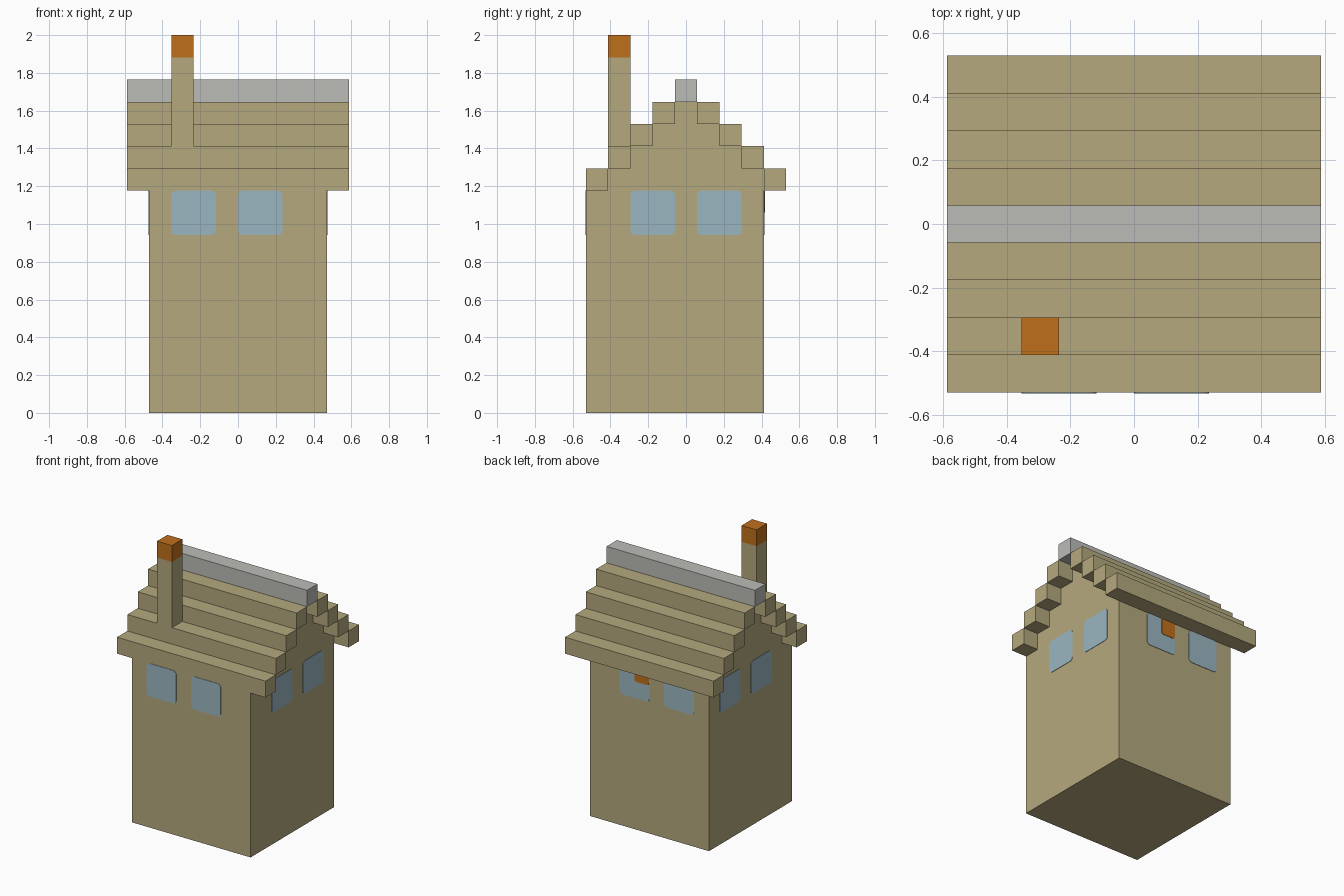
import bpy, bmesh, math
from mathutils import Matrix, Vector

old = bpy.data.objects.get("Cube")
if old:
    bpy.data.objects.remove(old, do_unlink=True)

U = 2 / 17  # one building block


def material(name, rgb):
    m = bpy.data.materials.new(name)
    m.use_nodes = True
    m.diffuse_color = (*rgb, 1)
    m.node_tree.nodes["Principled BSDF"].inputs["Base Color"].default_value = (*rgb, 1)
    return m


TAN = material("tan", (0.46, 0.395, 0.21))
GREY = material("light grey", (0.5, 0.5, 0.475))
ORANGE = material("burnt orange", (0.52, 0.16, 0.012))
BLUE = material("pale blue", (0.33, 0.47, 0.53))


def finish(name, bm, mat):
    bmesh.ops.recalc_face_normals(bm, faces=bm.faces)
    mesh = bpy.data.meshes.new(name)
    bm.to_mesh(mesh)
    bm.free()
    mesh.materials.append(mat)
    obj = bpy.data.objects.new(name, mesh)
    bpy.context.collection.objects.link(obj)
    return obj


def box(name, lo, hi, mat):
    """Box between two corners given in blocks."""
    lo, hi = Vector(lo) * U, Vector(hi) * U
    bm = bmesh.new()
    bmesh.ops.create_cube(bm, size=1, matrix=Matrix.Translation((lo + hi) / 2)
                          @ Matrix.Diagonal((*(hi - lo), 1)))
    return finish(name, bm, mat)


def prism(name, outline, depth, matrix, mat):
    """Extrude a 2D outline along local z."""
    bm = bmesh.new()
    face = bm.faces.new([bm.verts.new((a, b, 0)) for a, b in outline])
    new = bmesh.ops.extrude_face_region(bm, geom=[face])["geom"]
    bmesh.ops.translate(bm, vec=(0, 0, depth),
                        verts=[v for v in new if isinstance(v, bmesh.types.BMVert)])
    bm.transform(matrix)
    return finish(name, bm, mat)


def rounded_square(size, radius):
    pts = []
    for corner in range(4):
        for step in range(5):
            a = math.radians(corner * 90 + step * 22.5)
            q = math.radians(corner * 90 + 45)
            c = (size / 2 - radius) * math.sqrt(2)
            pts.append((c * math.cos(q) + radius * math.cos(a),
                        c * math.sin(q) + radius * math.sin(a)))
    return pts


def plate(name, centre, normal, size, radius, thick, mat):
    """Thin rounded plate lying on a wall."""
    n = Vector(normal)
    up = Vector((0, 0, 1))
    side = up.cross(n)
    rot = Matrix((side, up, n)).transposed().to_4x4()
    return prism(name, rounded_square(size * U, radius), thick,
                 Matrix.Translation(Vector(centre) * U) @ rot, mat)


# Walls with stepped gables, as one profile along the house
half = []
for k in range(4):
    half += [(3.5 - k, 10 + k), (3.5 - k, 11 + k)]
profile = [(-4.5, 0), (3.5, 0)] + half + [(-y, z) for y, z in reversed(half)]
profile.append((-4.5, 10))
along_x = Matrix(((0, 0, 1, -4 * U), (1, 0, 0, 0), (0, 1, 0, 0), (0, 0, 0, 1)))
prism("walls", [(y * U, z * U) for y, z in profile], 8 * U, along_x, TAN)

# Stepped roof rows and ridge
for side, sign in (("front", -1), ("back", 1)):
    for k in range(4):
        y = sign * (4 - k)
        box(f"{side}_roof_row_{k + 1}", (-5, y - 0.5, 10 + k), (5, y + 0.5, 11 + k), TAN)
box("roof_ridge", (-5, -0.5, 14), (5, 0.5, 15), GREY)

# Chimney
box("chimney", (-3, -3.5, 12), (-2, -2.5, 16), TAN)
box("chimney_top", (-3, -3.5, 16), (-2, -2.5, 17), ORANGE)

# Windows, two on each wall
for i, x in enumerate((-2, 1)):
    plate(f"front_window_{i + 1}", (x, -4.5, 9), (0, -1, 0), 2, 0.025, 0.003, BLUE)
    plate(f"back_window_{i + 1}", (x, 3.5, 9), (0, 1, 0), 2, 0.025, 0.003, BLUE)
for i, y in enumerate((-1.5, 1.5)):
    plate(f"left_window_{i + 1}", (4, y, 9), (1, 0, 0), 2, 0.025, 0.003, BLUE)
    plate(f"right_window_{i + 1}", (-4, y, 9), (-1, 0, 0), 2, 0.025, 0.003, BLUE)

# Small orange pane in a back window
plate("back_window_pane", (0.5, 3.5, 9.5), (0, 1, 0), 0.96, 0.015, 0.006, ORANGE)
